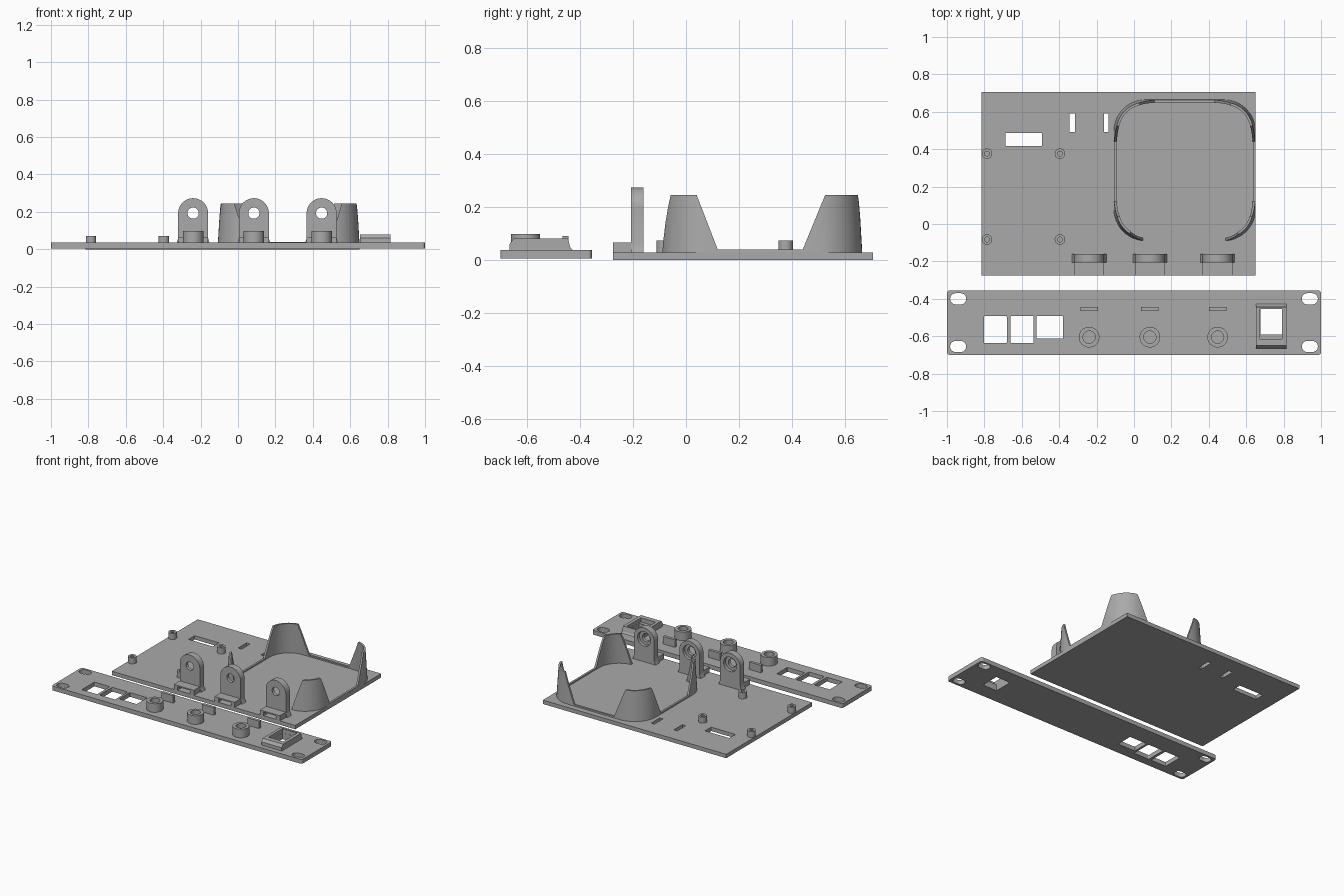
import bpy, bmesh, math

if "Cube" in bpy.data.objects:
    bpy.data.objects.remove(bpy.data.objects["Cube"])

grey = bpy.data.materials.new("plastic grey")
grey.diffuse_color = (0.4, 0.4, 0.4, 1)
grey.use_nodes = True
grey.node_tree.nodes["Principled BSDF"].inputs["Base Color"].default_value = grey.diffuse_color

AXES = {'z': lambda u, v, w: (u, v, w),
        'x': lambda u, v, w: (w, u, v),
        'y': lambda u, v, w: (u, w, v)}


def loft(name, low, high, lo, hi, axis='z'):
    """Solid between two matching outlines along an axis."""
    bm = bmesh.new()
    put = AXES[axis]
    a = [bm.verts.new(put(u, v, lo)) for u, v in low]
    b = [bm.verts.new(put(u, v, hi)) for u, v in high]
    n = len(a)
    bm.faces.new(a)
    bm.faces.new(b)
    for i in range(n):
        bm.faces.new((a[i], a[(i + 1) % n], b[(i + 1) % n], b[i]))
    bmesh.ops.recalc_face_normals(bm, faces=bm.faces)
    me = bpy.data.meshes.new(name)
    bm.to_mesh(me)
    bm.free()
    me.materials.append(grey)
    ob = bpy.data.objects.new(name, me)
    bpy.context.collection.objects.link(ob)
    return ob


def prism(name, pts, lo, hi, axis='z'):
    return loft(name, pts, pts, lo, hi, axis)


def rrect(x0, x1, y0, y1, r=0, n=6):
    if r == 0:
        return [(x0, y0), (x1, y0), (x1, y1), (x0, y1)]
    pts = []
    corners = ((x1 - r, y1 - r), (x0 + r, y1 - r), (x0 + r, y0 + r), (x1 - r, y0 + r))
    for q, (cx, cy) in enumerate(corners):
        for i in range(n + 1):
            t = (q + i / n) * math.pi / 2
            pts.append((cx + r * math.cos(t), cy + r * math.sin(t)))
    return pts


def circle(cx, cy, r, n=32):
    return [(cx + r * math.cos(2 * math.pi * i / n),
             cy + r * math.sin(2 * math.pi * i / n)) for i in range(n)]


def cut(ob, cutters):
    for c in cutters:
        c.hide_render = True
        m = ob.modifiers.new("cut", 'BOOLEAN')
        m.operation, m.solver, m.object = 'DIFFERENCE', 'EXACT', c
        bpy.context.view_layer.objects.active = ob
        bpy.ops.object.modifier_apply(modifier=m.name)
        bpy.data.objects.remove(c)


def smooth(ob):
    bpy.ops.object.select_all(action='DESELECT')
    ob.select_set(True)
    bpy.context.view_layer.objects.active = ob
    bpy.ops.object.shade_smooth_by_angle(angle=math.radians(30))


P0, P1 = 0.005, 0.036      # face panel bottom and top
B1 = 0.028                 # base plate top
STATIONS = (-0.24, 0.085, 0.447)

# Face panel with mounting slots, port windows and socket window
panel = prism("face_panel", rrect(-1, 1, -0.70, -0.355, 0.015), P0, P1)
holes = [rrect(x - 0.043, x + 0.043, y - 0.03, y + 0.03, 0.0299)
         for x in (-0.94, 0.94) for y in (-0.40, -0.655)]
holes += [rrect(-0.803, -0.68, -0.637, -0.492, 0.006),
          rrect(-0.66, -0.536, -0.637, -0.492, 0.006),
          rrect(-0.52, -0.38, -0.613, -0.492, 0.004),
          rrect(0.675, 0.79, -0.59, -0.455)]
cut(panel, [prism("cutter", h, -0.1, 0.2) for h in holes])

# Snap-in socket housing on the panel
housing = prism("socket_housing",
                [(-0.665, 0.034), (-0.665, 0.06), (-0.65, 0.08), (-0.445, 0.08),
                 (-0.436, 0.045), (-0.425, 0.034)], 0.652, 0.815, 'x')
cut(housing, [prism("cutter", rrect(0.675, 0.79, -0.59, -0.455), 0, 0.2),
              prism("cutter", rrect(0.674, 0.791, -0.615, -0.454), 0.05, 0.2)])

# Base plate with three vent slots
base = prism("base_plate", rrect(-0.815, 0.65, -0.275, 0.705), 0, B1)
cut(base, [prism("cutter", h, -0.1, 0.2) for h in (
    rrect(-0.687, -0.493, 0.417, 0.487),
    rrect(-0.344, -0.316, 0.492, 0.59),
    rrect(-0.161, -0.135, 0.492, 0.59))])

# Board standoffs
for x in (-0.786, -0.396):
    for y in (-0.083, 0.376):
        post = prism("standoff", circle(x, y, 0.028, 24), B1 - 0.003, 0.072)
        cut(post, [prism("cutter", circle(x, y, 0.013, 16), B1, 0.2)])
        smooth(post)

for x in STATIONS:
    # Panel boss and locating tab
    boss = prism("panel_boss", circle(x, -0.605, 0.055), P1 - 0.003, 0.098)
    cut(boss, [prism("cutter", circle(x, -0.605, 0.033), P1 + 0.001, 0.2)])
    smooth(boss)
    prism("locating_tab", rrect(x - 0.047, x + 0.047, -0.465, -0.444), P1 - 0.003, 0.09)

    # Upright bracket with flared foot, screw hole and counterbore
    arch = [(x + 0.08 * math.cos(math.pi * i / 24), 0.193 + 0.08 * math.sin(math.pi * i / 24))
            for i in range(25)]
    arch += [(x - 0.08, 0.06), (x - 0.084, 0.045), (x - 0.093, B1 - 0.003),
             (x + 0.093, B1 - 0.003), (x + 0.084, 0.045), (x + 0.08, 0.06)]
    bracket = prism("bracket", arch, -0.207, -0.16, 'y')
    cut(bracket, [prism("cutter", circle(x, 0.193, 0.03), -0.4, 0, 'y'),
                  prism("cutter", circle(x, 0.193, 0.052), -0.183, 0, 'y')])
    smooth(bracket)

    # Slotted foot that takes the tab
    foot = prism("bracket_foot", rrect(x - 0.08, x + 0.08, B1 - 0.003, 0.065),
                 -0.275, -0.2, 'y')
    cut(foot, [prism("cutter", rrect(x - 0.05, x + 0.05, 0.031, 0.056), -0.4, -0.21, 'y')])

# Tapered corner cradle: rounded shell opened on all four sides
TOP = 0.245


def ring(inset, r):
    return rrect(-0.108 + inset, 0.65 - inset, -0.09 + inset, 0.665 - inset, r, 12)


cradle = loft("corner_cradle", ring(0, 0.17), ring(0.013, 0.157), B1 - 0.003, TOP)
cut(cradle, [loft("cutter", ring(0.0135, 0.156), ring(0.0275, 0.142), 0.01, 0.265)])


def gap(a0, a1, b0, b1, z, lo, hi, axis):
    k = 0.05 / (TOP - z)
    e0, e1 = b0 + (b0 - a0) * k, b1 + (b1 - a1) * k
    return prism("cutter", [(a0, z), (a1, z), (b1, TOP), (e1, TOP + 0.05),
                            (e0, TOP + 0.05), (b0, TOP)], lo, hi, axis)


cut(cradle, [gap(0.12, 0.44, 0.04, 0.525, 0.038, -0.4, 0.9, 'x'),
             gap(0.11, 0.43, 0.03, 0.515, 0.038, 0.4, 0.9, 'y'),
             gap(0.052, 0.487, -0.02, 0.555, 0.02, -0.4, 0.2, 'y')])
smooth(cradle)
